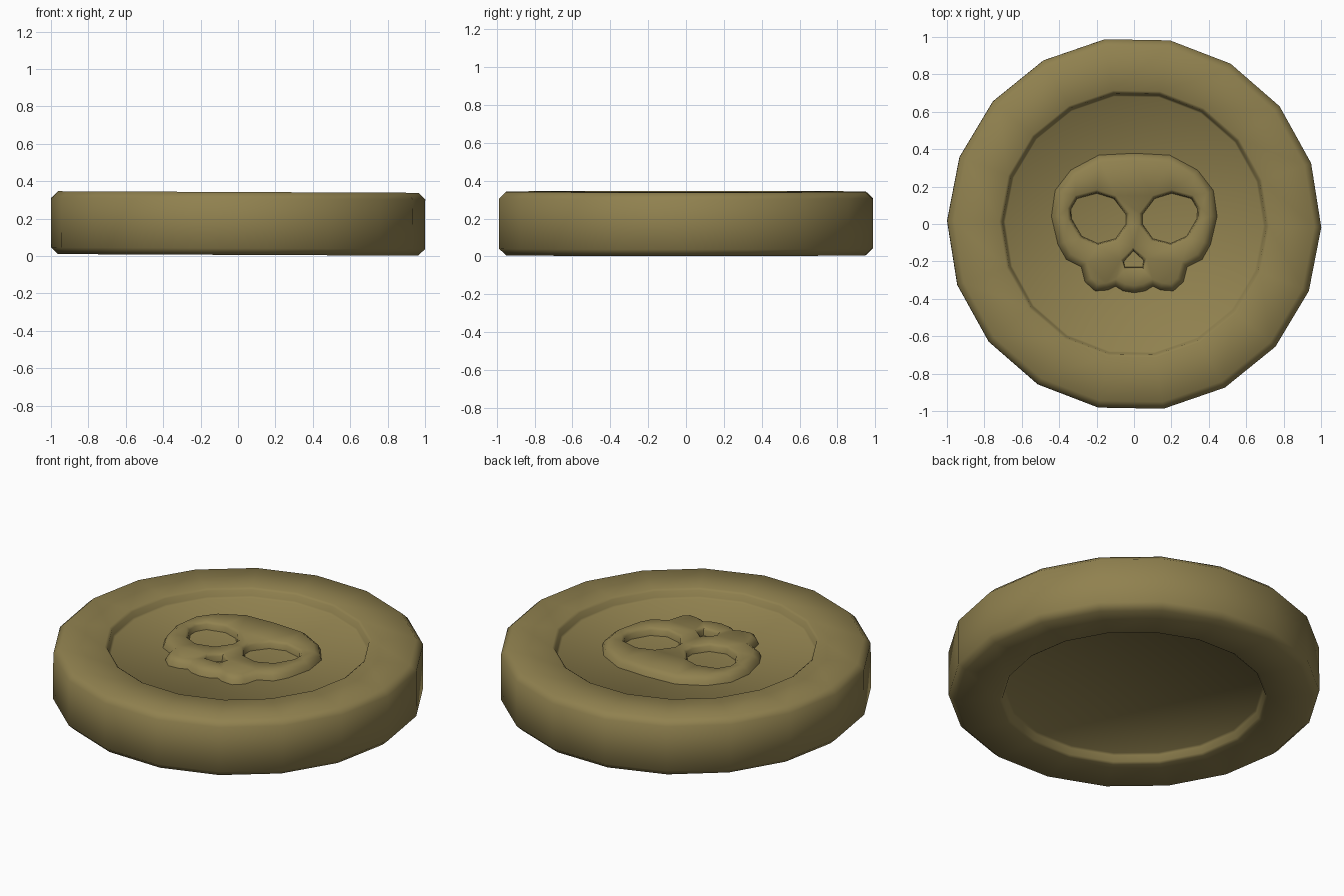
import bpy, bmesh, math
from mathutils import Vector

if "Cube" in bpy.data.objects:
    bpy.data.objects.remove(bpy.data.objects["Cube"])

SIDES, TURN = 18, math.radians(-1)
FLOOR, SKULL_TOP = 0.285, 0.33

gold = bpy.data.materials.new("old gold")
gold.diffuse_color = (0.28, 0.22, 0.078, 1)
gold.use_nodes = True
gold.node_tree.nodes["Principled BSDF"].inputs["Base Color"].default_value = gold.diffuse_color


def finish(bm, name):
    bmesh.ops.recalc_face_normals(bm, faces=bm.faces)
    me = bpy.data.meshes.new(name)
    bm.to_mesh(me)
    bm.free()
    ob = bpy.data.objects.new(name, me)
    bpy.context.collection.objects.link(ob)
    me.materials.append(gold)
    bpy.ops.object.select_all(action='DESELECT')
    ob.select_set(True)
    bpy.context.view_layer.objects.active = ob
    bpy.ops.object.shade_smooth_by_angle(angle=math.radians(60))
    # the coin lies very slightly tilted
    ob.rotation_euler.y = math.radians(0.25)
    ob.location.z = 0.004
    return ob


def loop(bm, pts, z):
    return [bm.verts.new((x, y, z)) for x, y in pts]


def bridge(bm, a, b):
    n = len(a)
    for i in range(n):
        bm.faces.new((a[i], a[(i + 1) % n], b[(i + 1) % n], b[i]))


def grow(pts, d):
    """Offset a closed outline outwards by d (inwards if negative)."""
    n = len(pts)
    area = sum(pts[i - 1][0] * pts[i][1] - pts[i][0] * pts[i - 1][1] for i in range(n))
    s = 1 if area > 0 else -1
    out = []
    for i, p in enumerate(pts):
        t = Vector(pts[(i + 1) % n]) - Vector(pts[i - 1])
        nrm = Vector((t.y, -t.x)).normalized() * s
        out.append((p[0] + nrm.x * d, p[1] + nrm.y * d))
    return out


# Coin: chamfered disc with a sunken field on both faces
def ring(r):
    return [(r * math.cos(TURN + i * math.tau / SIDES),
             r * math.sin(TURN + i * math.tau / SIDES)) for i in range(SIDES)]


profile = [(0.69, 0.055), (0.70, 0.045), (0.71, 0.012), (0.725, 0.002), (0.963, 0.002),
           (1.0, 0.037), (1.0, 0.303), (0.963, 0.338), (0.722, 0.338),
           (0.708, 0.328), (0.70, 0.295), (0.69, FLOOR)]
bm = bmesh.new()
rings = [loop(bm, ring(r), z) for r, z in profile]
for a, b in zip(rings, rings[1:]):
    bridge(bm, a, b)
bm.faces.new(rings[0])
bm.faces.new(rings[-1])
finish(bm, "coin")

# Skull relief: half outline mirrored, with eye and nose openings
half = [(0.19, 0.37), (0.34, 0.29), (0.425, 0.18), (0.445, 0.04), (0.41, -0.11),
        (0.365, -0.19), (0.285, -0.23), (0.265, -0.31), (0.21, -0.36),
        (0.14, -0.355), (0.10, -0.335), (0.06, -0.36)]
outline = [(0, 0.38)] + half + [(0, -0.37)] + [(-x, y) for x, y in reversed(half)]
eye = [(0.045, 0.05), (0.11, 0.135), (0.20, 0.163), (0.305, 0.135), (0.337, 0.08),
       (0.335, 0.03), (0.28, -0.065), (0.195, -0.103), (0.10, -0.078), (0.045, 0.0)]
nose = [(-0.005, -0.145), (0.05, -0.195), (0.045, -0.228), (-0.05, -0.228), (-0.055, -0.2)]

bm = bmesh.new()
top_loops = []


def wall(pts, steps):
    """Sloping rounded wall from the field up to the skull's face."""
    ls = [loop(bm, grow(pts, d), z) for d, z in steps]
    for a, b in zip(ls, ls[1:]):
        bridge(bm, a, b)
    top_loops.append(ls[-1])


wall(outline, [(0, FLOOR - 0.005), (-0.012, 0.31), (-0.04, SKULL_TOP)])
opening = [(0, FLOOR - 0.005), (0.006, 0.315), (0.02, SKULL_TOP)]
wall(eye, opening)
wall([(-x, y) for x, y in eye], opening)
wall(nose, opening)
edges = [bm.edges.get((l[i - 1], l[i])) for l in top_loops for i in range(len(l))]
bmesh.ops.triangle_fill(bm, use_beauty=True, edges=edges, normal=(0, 0, 1))
finish(bm, "skull_relief")
